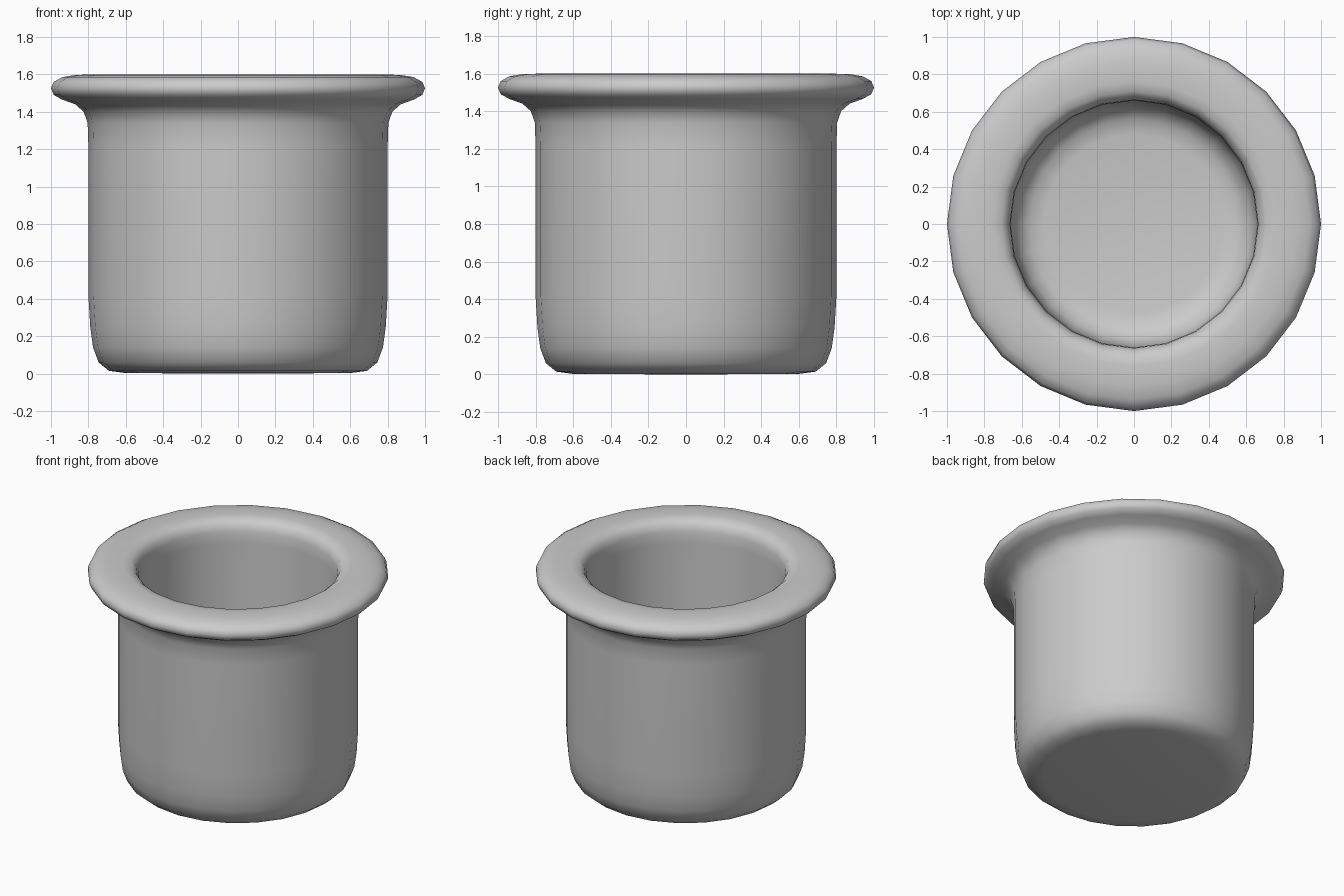
import bpy, bmesh, math

if "Cube" in bpy.data.objects:
    bpy.data.objects.remove(bpy.data.objects["Cube"])

SIDES = 24

# Half section of the pot: outside from base to lip, then down the inside (radius, height)
PROFILE = [
    (0.60, 0.003), (0.69, 0.015), (0.745, 0.06), (0.775, 0.14), (0.79, 0.25), (0.80, 0.42),
    (0.80, 1.22), (0.804, 1.34), (0.825, 1.40), (0.87, 1.44), (0.94, 1.465), (0.985, 1.49),
    (1.00, 1.525), (0.985, 1.56), (0.94, 1.585), (0.87, 1.597), (0.76, 1.60),
    (0.71, 1.59), (0.68, 1.565), (0.664, 1.52), (0.66, 1.44), (0.66, 0.42),
    (0.65, 0.28), (0.62, 0.20), (0.56, 0.155), (0.48, 0.14),
]

bm = bmesh.new()
rings = []
for r, z in PROFILE:
    rings.append([bm.verts.new((r * math.cos(2 * math.pi * i / SIDES),
                                r * math.sin(2 * math.pi * i / SIDES), z))
                  for i in range(SIDES)])

# Skin between rings
for a, b in zip(rings, rings[1:]):
    for i in range(SIDES):
        j = (i + 1) % SIDES
        bm.faces.new((a[i], a[j], b[j], b[i]))

# Underside and inner floor
for ring, z in ((rings[0], 0.0), (rings[-1], 0.14)):
    centre = bm.verts.new((0, 0, z))
    for i in range(SIDES):
        bm.faces.new((centre, ring[i], ring[(i + 1) % SIDES]))

bmesh.ops.recalc_face_normals(bm, faces=bm.faces[:])
for f in bm.faces:
    f.smooth = True

mesh = bpy.data.meshes.new("pot")
bm.to_mesh(mesh)
bm.free()
pot = bpy.data.objects.new("pot", mesh)
bpy.context.collection.objects.link(pot)
